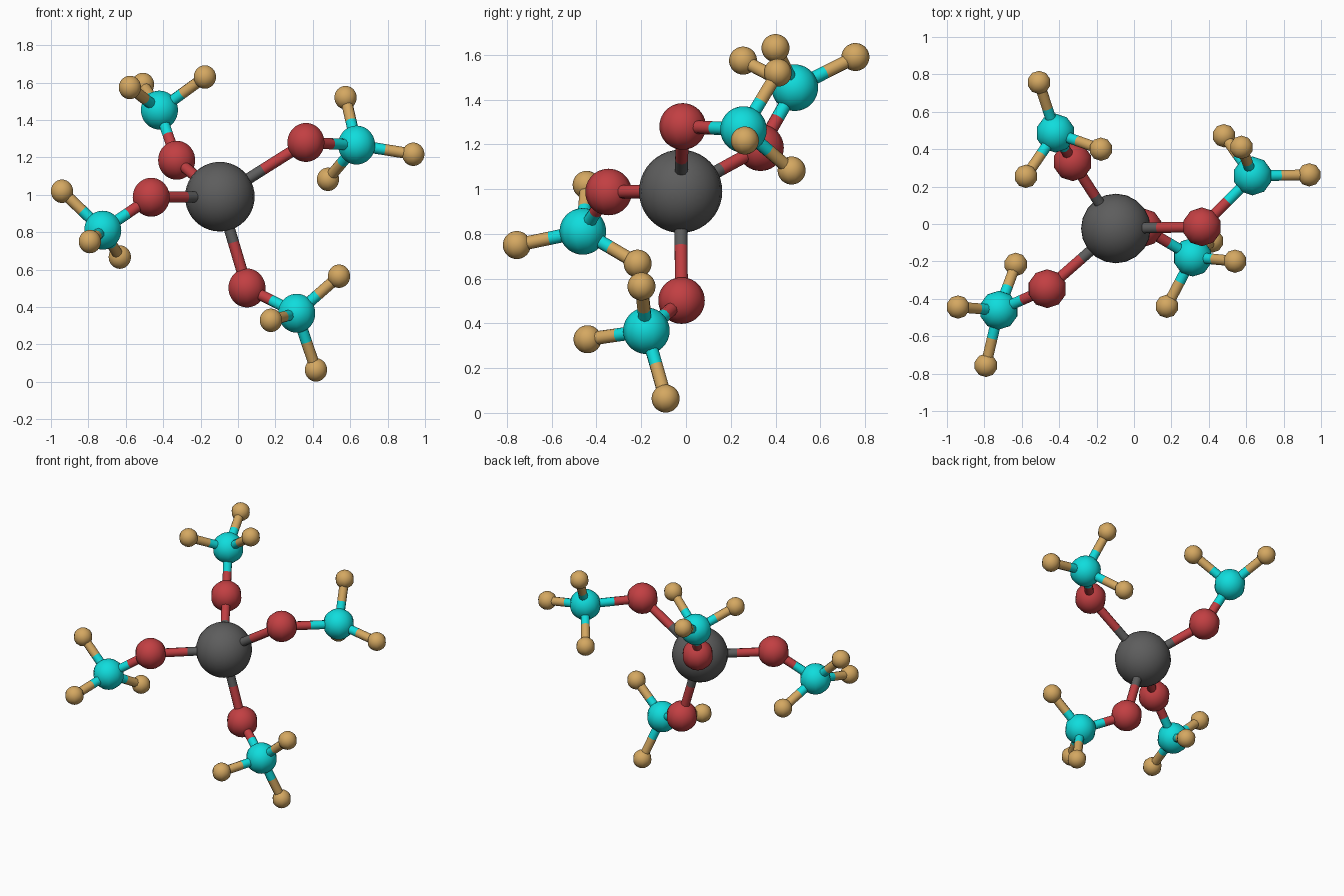
import bpy, bmesh
from mathutils import Vector

if "Cube" in bpy.data.objects:
    bpy.data.objects.remove(bpy.data.objects["Cube"])


def material(name, rgb):
    m = bpy.data.materials.new(name)
    m.diffuse_color = (*rgb, 1)
    m.use_nodes = True
    m.node_tree.nodes["Principled BSDF"].inputs["Base Color"].default_value = m.diffuse_color
    return m


# kind: (material, radius, sphere segments)
KIND = {
    "core": (material("dark grey", (0.11, 0.11, 0.11)), 0.186, 20),
    "link": (material("red", (0.54, 0.05, 0.055)), 0.104, 10),
    "hub": (material("cyan", (0.005, 0.72, 0.72)), 0.104, 10),
    "tip": (material("tan", (0.66, 0.39, 0.12)), 0.0625, 10),
}
BOND_R = 0.03


def finish(bm, name, mat):
    me = bpy.data.meshes.new(name)
    bm.to_mesh(me)
    bm.free()
    me.materials.append(mat)
    for p in me.polygons:
        p.use_smooth = len(p.vertices) < 5
    ob = bpy.data.objects.new(name, me)
    bpy.context.collection.objects.link(ob)
    return ob


def atom(name, kind, pos):
    mat, r, seg = KIND[kind]
    bm = bmesh.new()
    bmesh.ops.create_uvsphere(bm, u_segments=seg, v_segments=20, radius=r)
    finish(bm, name, mat).location = pos


def half_bond(name, kind, a, b):
    d = b - a
    bm = bmesh.new()
    bmesh.ops.create_cone(bm, cap_ends=True, segments=10, radius1=BOND_R,
                          radius2=BOND_R, depth=d.length)
    ob = finish(bm, name, KIND[kind][0])
    ob.location = (a + b) / 2
    ob.rotation_mode = 'QUATERNION'
    ob.rotation_quaternion = d.to_track_quat('Z', 'Y')


# each bond is split at its middle, each half coloured like its ball
def bond(name, ka, a, kb, b):
    mid = (a + b) / 2
    half_bond(name + "_inner", ka, a, mid)
    half_bond(name + "_outer", kb, mid, b)


CORE = Vector((-0.097, -0.024, 0.99))

# arm: link ball, hub ball, three tip balls
ARMS = {
    "right": [(0.363, -0.015, 1.28), (0.634, 0.257, 1.266),
              (0.575, 0.41, 1.52), (0.937, 0.263, 1.217), (0.481, 0.472, 1.083)],
    "back": [(-0.328, 0.333, 1.185), (-0.42, 0.486, 1.453),
             (-0.177, 0.4, 1.63), (-0.578, 0.255, 1.574), (-0.508, 0.757, 1.59)],
    "left": [(-0.464, -0.346, 0.987), (-0.723, -0.461, 0.811),
             (-0.941, -0.444, 1.019), (-0.792, -0.756, 0.75), (-0.632, -0.216, 0.667)],
    "lower": [(0.048, -0.02, 0.502), (0.314, -0.177, 0.367),
              (0.54, -0.199, 0.565), (0.176, -0.44, 0.329), (0.417, -0.091, 0.064)],
}

# centre ball and four arms
atom("centre_ball", "core", CORE)
for arm, pts in ARMS.items():
    link, hub, *tips = [Vector(p) for p in pts]
    atom(arm + "_link_ball", "link", link)
    atom(arm + "_hub_ball", "hub", hub)
    bond(arm + "_centre_rod", "core", CORE, "link", link)
    bond(arm + "_link_rod", "link", link, "hub", hub)
    for i, t in enumerate(tips, 1):
        atom(f"{arm}_tip_ball_{i}", "tip", t)
        bond(f"{arm}_tip_rod_{i}", "hub", hub, "tip", t)
